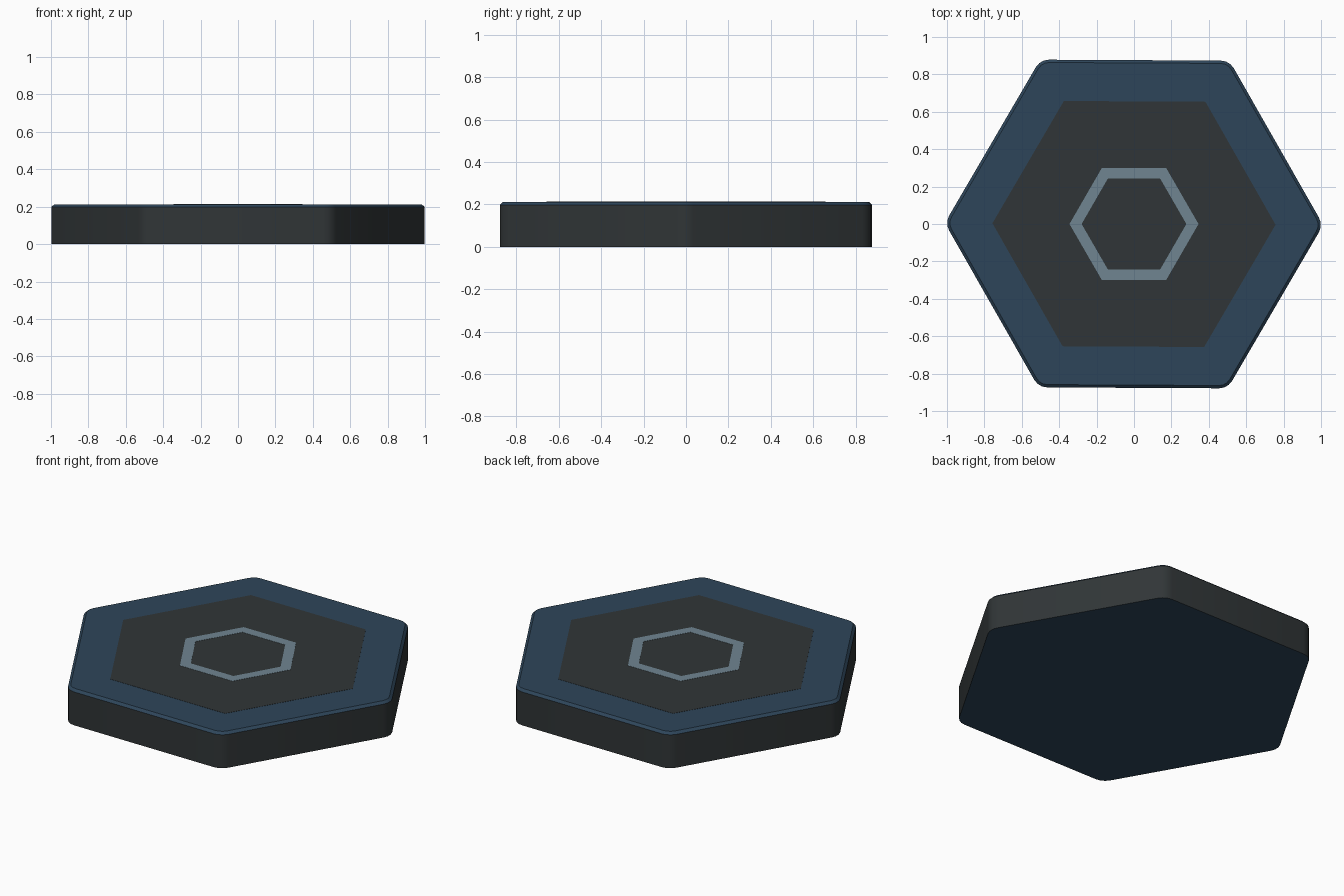
import bpy, bmesh
from math import sin, cos, pi, radians, sqrt

if "Cube" in bpy.data.objects:
    bpy.data.objects.remove(bpy.data.objects["Cube"])

TURN = radians(-0.3)   # the tile sits very slightly turned


def material(name, rgb):
    m = bpy.data.materials.new(name)
    m.diffuse_color = (*rgb, 1)
    m.use_nodes = True
    m.node_tree.nodes["Principled BSDF"].inputs["Base Color"].default_value = m.diffuse_color
    return m


blue = material("blue", (0.027, 0.060, 0.102))
dark = material("charcoal", (0.030, 0.036, 0.038))
pale = material("pale_blue", (0.16, 0.235, 0.283))


def rounded_hex(apothem, fillet, z, steps=3):
    # Hexagon outline with filleted corners
    pts, centre = [], (apothem - fillet) * 2 / sqrt(3)
    for i in range(6):
        a = i * pi / 3
        for s in range(steps + 1):
            t = a - pi / 6 + pi / 3 * s / steps
            pts.append((centre * cos(a) + fillet * cos(t),
                        centre * sin(a) + fillet * sin(t), z))
    return pts


def hexagon(radius, z):
    return [(radius * cos(i * pi / 3), radius * sin(i * pi / 3), z) for i in range(6)]


def make(name, bm, mats, turn=0):
    bmesh.ops.recalc_face_normals(bm, faces=bm.faces)
    me = bpy.data.meshes.new(name)
    bm.to_mesh(me)
    bm.free()
    for m in mats:
        me.materials.append(m)
    ob = bpy.data.objects.new(name, me)
    ob.rotation_euler.z = turn
    bpy.context.collection.objects.link(ob)
    return ob


def bridge(bm, a, b, mat=0):
    n = len(a)
    for i in range(n):
        j = (i + 1) % n
        bm.faces.new((a[i], a[j], b[j], b[i])).material_index = mat


# Tile body: charcoal walls, blue chamfered top and blue underside
bm = bmesh.new()
rings = [[bm.verts.new(p) for p in rounded_hex(ap, r, z)]
         for ap, r, z in ((0.876, 0.08, 0), (0.876, 0.08, 0.198), (0.861, 0.065, 0.212))]
bridge(bm, rings[0], rings[1], 0)
bridge(bm, rings[1], rings[2], 1)
bm.faces.new(rings[0]).material_index = 1
bm.faces.new(rings[2]).material_index = 1
body = make("tile_body", bm, (dark, blue), TURN)
bpy.context.view_layer.objects.active = body
body.select_set(True)
bpy.ops.object.shade_smooth_by_angle(angle=radians(25))

# Charcoal centre panel, lying on the top
bm = bmesh.new()
low, high = ([bm.verts.new(p) for p in hexagon(0.757, z)] for z in (0.2115, 0.213))
bridge(bm, low, high)
bm.faces.new(high)
make("centre_panel", bm, (dark,), TURN)

# Pale hexagonal ring in the middle
bm = bmesh.new()
loops = [[bm.verts.new(p) for p in hexagon(r, z)]
         for r, z in ((0.345, 0.2125), (0.345, 0.214), (0.28, 0.214), (0.28, 0.2125))]
for k in range(4):
    bridge(bm, loops[k], loops[(k + 1) % 4])
make("centre_ring", bm, (pale,))
